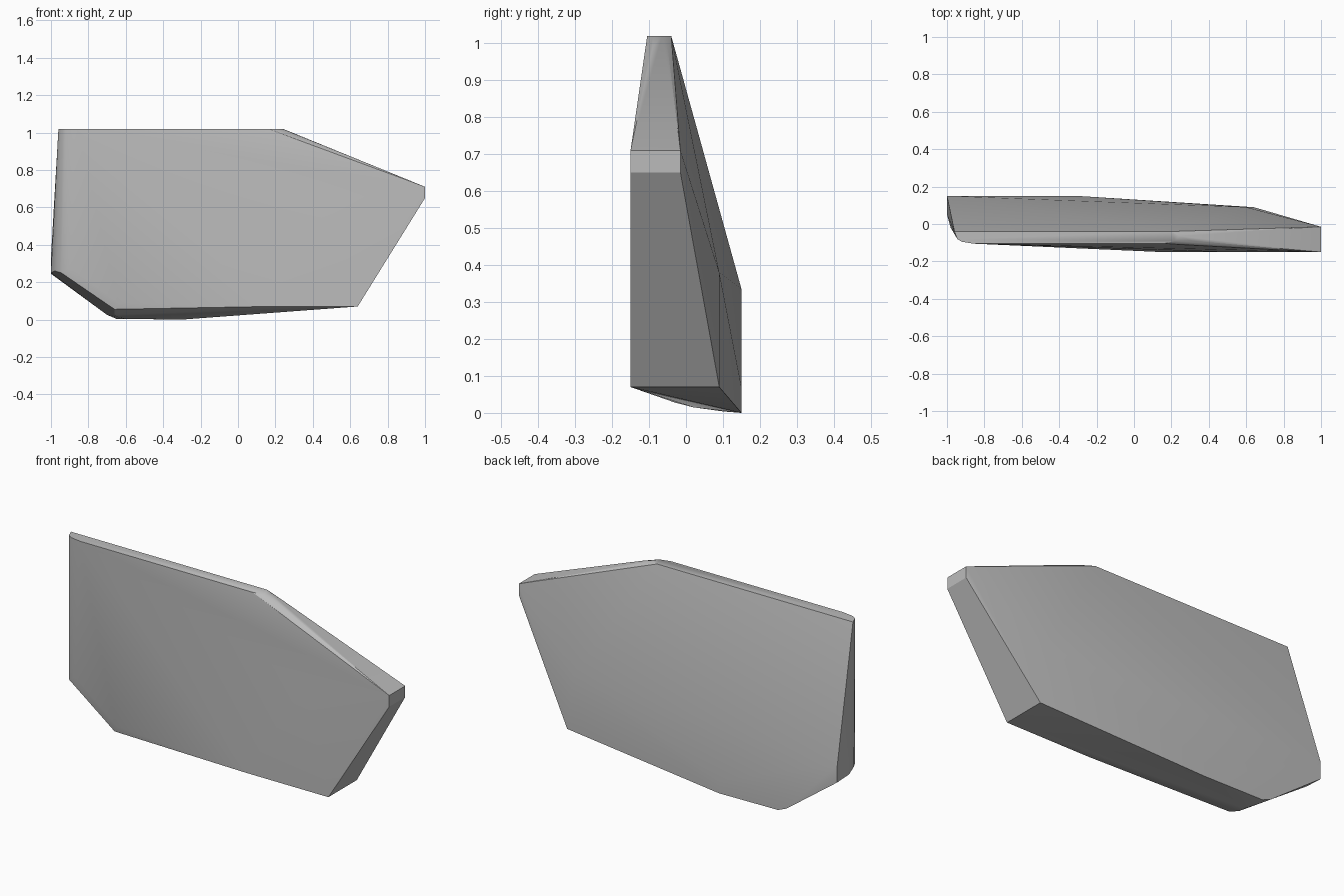
import bpy
import bmesh
import math

if "Cube" in bpy.data.objects:
    bpy.data.objects.remove(bpy.data.objects["Cube"], do_unlink=True)

# One plain grey for the whole slab
grey = bpy.data.materials.new("stone grey")
grey.use_nodes = True
colour = (0.5, 0.5, 0.5, 1)
grey.diffuse_color = colour
grey.node_tree.nodes["Principled BSDF"].inputs["Base Color"].default_value = colour

# Corner points of each region of the faceted slab
top_rim = [(x, y, 1.02) for x, y in (
    (-.96, -.04), (-.945, -.08), (-.92, -.095), (-.86, -.105),
    (.16, -.105), (.22, -.09), (.24, -.065), (.2, -.04))]
top_shoulder = [(.31, -.05, .99), (.31, -.09, .99)]
right_tip = [(1, y, z) for y in (-.15, -.015) for z in (.65, .71)]
lower_right = [(.64, -.15, .07), (.64, .09, .07), (.6, .09, .38)]
front_bulge = [(.15, -.15, .07), (.5, -.15, .63)]
back_ridge = [(-1, .15, .335), (-1, .15, .245), (-.3, .15, .07)]
left_edge = [(-1, .05, .25), (-.98, -.02, .26), (-.945, -.08, .25), (-.9, -.095, .28)]
keel = [(-.3, .15, 0), (-.65, .15, .004), (-.7, .15, .025),
        (-.6, .1, .004), (-.65, .02, .015), (-.66, -.03, .028),
        (-.66, -.1, .055), (-.64, -.11, .09)]

# Wrap the points in a convex skin and merge coplanar triangles
bm = bmesh.new()
for region in (top_rim, top_shoulder, right_tip, lower_right,
               front_bulge, back_ridge, left_edge, keel):
    for point in region:
        bm.verts.new(point)
bmesh.ops.convex_hull(bm, input=bm.verts[:])
bmesh.ops.delete(bm, geom=[v for v in bm.verts if not v.link_faces], context='VERTS')
bmesh.ops.dissolve_limit(bm, angle_limit=math.radians(0.5),
                         verts=bm.verts[:], edges=bm.edges[:])
bmesh.ops.recalc_face_normals(bm, faces=bm.faces[:])

mesh = bpy.data.meshes.new("faceted_slab")
bm.to_mesh(mesh)
bm.free()
mesh.materials.append(grey)
slab = bpy.data.objects.new("faceted_slab", mesh)
bpy.context.collection.objects.link(slab)

# Soften the shallow facets and keep the hard rims
bpy.ops.object.select_all(action='DESELECT')
slab.select_set(True)
bpy.context.view_layer.objects.active = slab
bpy.ops.object.shade_smooth_by_angle(angle=math.radians(30))
